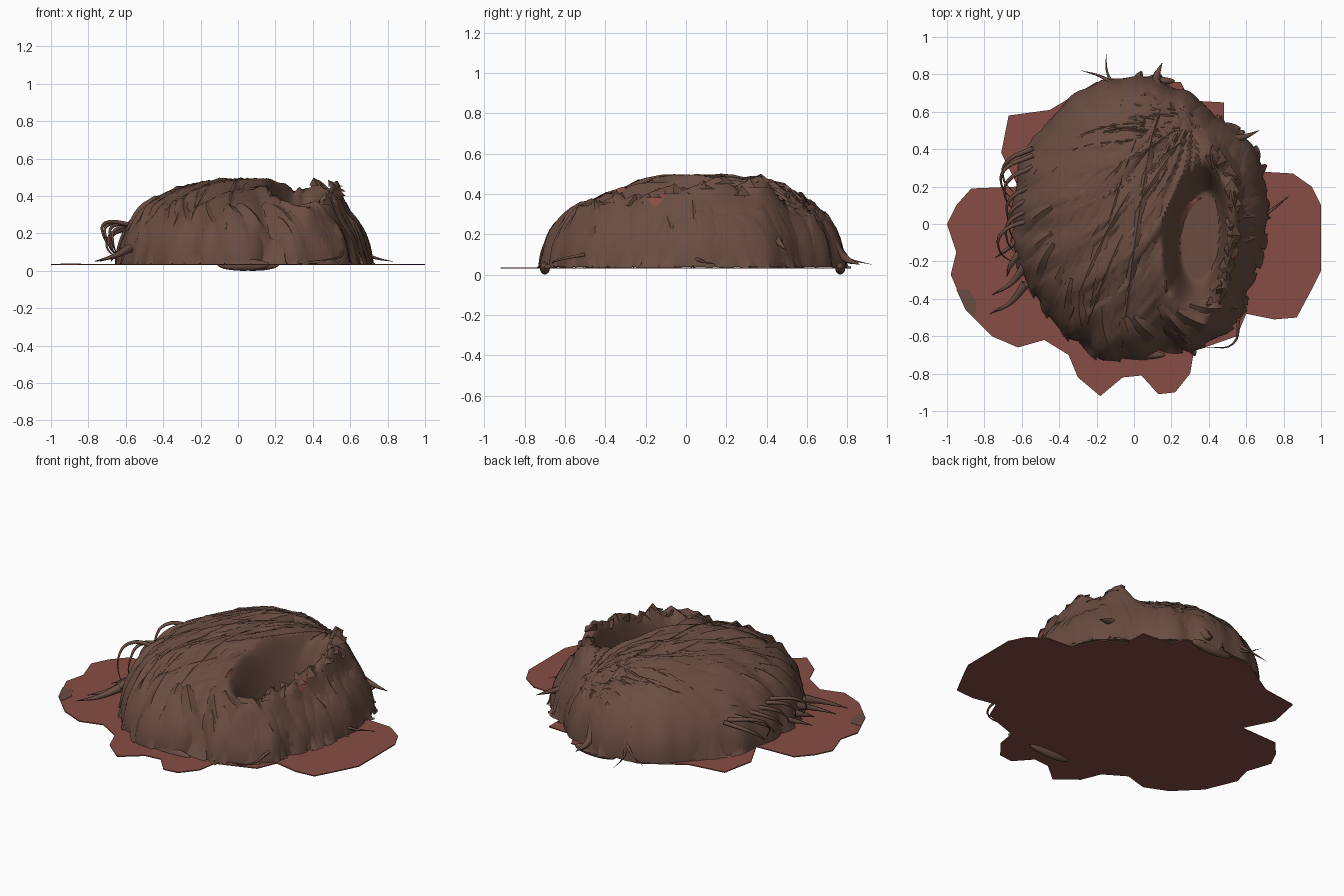
import bpy, bmesh, math, random
from mathutils import Vector, Matrix, noise

random.seed(4)
cube = bpy.data.objects.get("Cube")
if cube:
    bpy.data.objects.remove(cube)


def material(name, rgb):
    m = bpy.data.materials.new(name)
    m.use_nodes = True
    m.diffuse_color = (*rgb, 1)
    bsdf = m.node_tree.nodes["Principled BSDF"]
    bsdf.inputs["Base Color"].default_value = (*rgb, 1)
    bsdf.inputs["Roughness"].default_value = 0.9
    return m


BROWN = material("hair brown", (0.143, 0.074, 0.054))
RED = material("dull red", (0.245, 0.075, 0.058))


def finish(bm, name, mat, angle=40):
    bmesh.ops.recalc_face_normals(bm, faces=bm.faces)
    me = bpy.data.meshes.new(name)
    bm.to_mesh(me)
    bm.free()
    ob = bpy.data.objects.new(name, me)
    bpy.context.collection.objects.link(ob)
    me.materials.append(mat)
    bpy.ops.object.select_all(action="DESELECT")
    ob.select_set(True)
    bpy.context.view_layer.objects.active = ob
    bpy.ops.object.shade_smooth_by_angle(angle=math.radians(angle))


def smooth(v):
    v = max(0.0, min(1.0, v))
    return v * v * (3 - 2 * v)


# Shape of the mound: outline radius by angle, and height over the ground
CX, CY = 0.03, 0.02
BOTTOM = 0.037
CROWN = Vector((0.3, 0.62))
RADII = [.68, .70, .72, .69, .70, .74, .77, .77, .75, .71, .70, .69,
         .68, .68, .69, .71, .74, .76, .74, .73, .75, .74, .68, .66]


def radius(a):
    f = (a / math.tau * len(RADII)) % len(RADII)
    i = int(f)
    r = RADII[i] + (RADII[(i + 1) % len(RADII)] - RADII[i]) * smooth(f - i)
    # clefts between the big front clumps
    for at, deep in ((4.93, .08), (4.3, .03), (3.8, .03)):
        r -= deep * math.exp(-((a % math.tau - at) / 0.08) ** 2)
    return r + 0.025 * noise.noise(Vector((math.cos(a) * 6, math.sin(a) * 6, 2)))


def height(x, y):
    dx, dy = x - CX, y - CY
    t = min(1.0, math.hypot(dx, dy) / radius(math.atan2(dy, dx)))
    dome = math.sqrt(max(0.0, 1 - t ** 2.5))
    z = 0.465 * dome * (0.95 + 0.11 * y)
    # grooves fanning out from the crown
    v = Vector((x, y)) - CROWN
    fan = math.atan2(v.x, -v.y) + 0.5 * v.length
    z += 0.035 * dome * noise.noise(Vector((fan * 9, v.length * 1.5, 0)))
    z += 0.012 * dome * noise.noise(Vector((fan * 28, v.length * 2, 5)))
    # deep pocket and the raised lumpy lip beside it
    px, py = x - 0.33 - 0.08 * y, y + 0.07
    e = math.hypot(px / 0.18, py / 0.4)
    side = smooth((px + 0.12) / 0.25)
    lip = math.exp(-((e - 1.17) / 0.2) ** 2) * side
    rough = 0.75 + 0.9 * noise.noise(Vector((x * 9, y * 9, 1)))
    z += lip * rough * (0.1 + 0.07 * y)
    depth = smooth((1 - e) / (0.28 + 0.35 * (1 - side)))
    floor = 0.09
    z += (floor - z) * depth * 0.95 if z > floor else 0
    return BOTTOM + max(0.0, z)


# Hair mound
bm = bmesh.new()
SEG, RINGS = 200, 70
rings = []
for k in range(1, RINGS + 1):
    t = math.sin(k / RINGS * math.pi / 2)
    ring = []
    for s in range(SEG):
        a = s / SEG * math.tau
        r = radius(a) * t
        x, y = CX + r * math.cos(a), CY + r * math.sin(a)
        ring.append(bm.verts.new((x, y, height(x, y))))
    rings.append(ring)
for inner, outer in zip(rings, rings[1:]):
    for s in range(SEG):
        n = (s + 1) % SEG
        bm.faces.new((inner[s], outer[s], outer[n], inner[n]))
bm.faces.new(rings[0])
bm.faces.new(rings[-1][::-1])
finish(bm, "hair_mound", BROWN)


def lock(bm, start, control, end, width, lift, steps=18):
    """Tapered ridge of hair lying on the mound along a curved path."""
    p0, p1, p2 = Vector(start), Vector(control), Vector(end)
    rows = []
    for i in range(steps + 1):
        s = math.sin(i / steps * math.pi / 2)
        p = p0 * (1 - s) ** 2 + p1 * 2 * s * (1 - s) + p2 * s * s
        d = (p1 - p0) * (1 - s) + (p2 - p1) * s
        side = Vector((-d.y, d.x)).normalized()
        bulge = max(0.06, math.sin(math.pi * (0.1 + 0.9 * s))) ** 0.6
        row = []
        for off, up in ((-1, -0.006), (0, lift * bulge), (1, -0.006)):
            q = p + side * width * bulge * off
            row.append(bm.verts.new((q.x, q.y, height(q.x, q.y) + up)))
        rows.append(row)
    for a, b in zip(rows, rows[1:]):
        for j in range(2):
            bm.faces.new((a[j], a[j + 1], b[j + 1], b[j]))


def rim(deg, scale=1.0):
    a = math.radians(deg)
    r = radius(a) * scale
    return Vector((CX + r * math.cos(a), CY + r * math.sin(a)))


# Long locks combed from the crown over the left and front
bm = bmesh.new()
for i in range(44):
    deg = 105 + 160 * i / 43 + random.uniform(-3, 3)
    end = rim(deg, random.uniform(0.93, 1.01))
    start = CROWN + Vector((random.uniform(-.25, .0), random.uniform(-.2, .05)))
    bow = Vector((-0.2, 0.22)) * math.sin(math.radians(deg - 90))
    mid = (start + end) / 2 + bow
    lock(bm, start, mid, end, random.uniform(.02, .045), random.uniform(.004, .012))
finish(bm, "combed_locks", BROWN, 50)

# Broad swept clumps low on the front and left
bm = bmesh.new()
for deg in range(185, 330, 12):
    turn = random.uniform(8, 16)
    lock(bm, rim(deg - turn, .7), rim(deg - turn / 3, .92), rim(deg + turn / 2, 1.02),
         random.uniform(.04, .06), random.uniform(.02, .035), 14)
finish(bm, "swept_clumps", BROWN, 50)

# Short locks hanging down the outside of the lip and around the back
bm = bmesh.new()
for i in range(44):
    deg = -70 + 165 * i / 43 + random.uniform(-3, 3)
    start = rim(deg + random.uniform(-14, 14), random.uniform(.8, .88))
    end = rim(deg, random.uniform(.98, 1.04))
    mid = (start + end) / 2 + Vector((random.uniform(-.04, .04), random.uniform(-.04, .04)))
    lock(bm, start, mid, end, random.uniform(.025, .045), random.uniform(.01, .022), 10)
finish(bm, "side_locks", BROWN, 50)

# Small tips of hair dipping below the base at the front and back
for name, x, y in (("front_underside", .03, -.7), ("back_underside", .08, .765)):
    bm = bmesh.new()
    bmesh.ops.create_icosphere(bm, subdivisions=3, radius=1,
                               matrix=Matrix.Translation((x, y, .032))
                               @ Matrix.Diagonal((.14, .025, .032, 1)))
    finish(bm, name, BROWN)

# Ragged flaps along the top of the lip
bm = bmesh.new()
for i in range(13):
    a = math.radians(-50 + 122 * i / 12)
    e = random.uniform(1.1, 1.22)
    y = -0.07 + 0.4 * e * math.sin(a)
    x = 0.33 + 0.08 * y + 0.18 * e * math.cos(a)
    z = height(x, y)
    tip = bm.verts.new((x + random.uniform(-.05, .02), y + random.uniform(-.05, .05),
                        min(0.5, z + random.uniform(.005, .03))))
    foot = [bm.verts.new((x + .04 * math.cos(b), y + .07 * math.sin(b), z - .03))
            for b in (0, 1.6, 3.1, 4.7)]
    for j in range(4):
        bm.faces.new((foot[j], foot[(j + 1) % 4], tip))
finish(bm, "lip_flaps", BROWN, 20)

# Red slivers showing inside the pocket
bm = bmesh.new()
lock(bm, (.36, .14), (.27, .1), (.25, -.03), .022, .006)
lock(bm, (.54, -.1), (.55, -.15), (.52, -.2), .018, .016)
lock(bm, (.17, -.3), (.18, -.34), (.17, -.37), .015, .012)
finish(bm, "pocket_slivers", RED)


# Stray wisps
def wisp(name, points, thick):
    cu = bpy.data.curves.new(name, "CURVE")
    cu.dimensions = "3D"
    cu.bevel_depth = thick
    cu.bevel_resolution = 1
    cu.resolution_u = 5
    sp = cu.splines.new("BEZIER")
    sp.bezier_points.add(len(points) - 1)
    for i, (bp, co) in enumerate(zip(sp.bezier_points, points)):
        bp.co = co
        bp.handle_left_type = bp.handle_right_type = "AUTO"
        bp.radius = 1 - 0.95 * i / (len(points) - 1)
    cu.materials.append(BROWN)
    bpy.context.collection.objects.link(bpy.data.objects.new(name, cu))


wisp("back_wisp", [(-.1, .74, .12), (-.14, .8, .08), (-.15, .92, .05)], .012)
wisp("back_left_wisp", [(-.1, .74, .15), (-.18, .79, .1), (-.28, .82, .06)], .014)
wisp("back_tuft", [(.12, .72, .15), (.12, .79, .08), (.15, .86, .05)], .04)
wisp("back_right_wisp", [(.52, .45, .18), (.6, .47, .15), (.67, .5, .12)], .025)
wisp("right_wisp", [(.66, .02, .1), (.73, .07, .07), (.83, .15, .05)], .015)
wisp("front_right_wisp", [(.56, -.5, .1), (.53, -.64, .07), (.38, -.66, .05)], .01)
for i in range(7):
    y = 0.36 - 0.06 * i + random.uniform(-.03, .03)
    out, drop = random.uniform(.64, .72), random.uniform(.12, .24)
    wisp("left_wisp", [(-.54, y + .04, .24), (-out, y - .04, drop + .04),
                       (-out - .01, y - .13, drop - .03), (-.64, y - .2, .07)], .014)
for i in range(4):
    y = -.12 - .1 * i
    wisp("left_spike", [(-.58, y + .1, .12), (-.66, y, .08),
                        (random.uniform(-.78, -.66), y - .06, .05)], .025)


# Flat irregular base
def plate(name, outline, low, high, mat):
    bm = bmesh.new()
    face = bm.faces.new([bm.verts.new((x, y, low)) for x, y in outline])
    ext = bmesh.ops.extrude_face_region(bm, geom=[face])
    for v in ext["geom"]:
        if isinstance(v, bmesh.types.BMVert):
            v.co.z = high
    finish(bm, name, mat, 20)


plate("base_sheet", [
    (1, .1), (.95, .2), (.85, .27), (.68, .28), (.6, .45), (.48, .5), (.48, .65),
    (.3, .66), (.25, .76), (-.2, .76), (-.45, .61), (-.67, .58), (-.71, .38), (-.62, .2),
    (-.87, .19), (-.95, .1), (-1, 0), (-.95, -.15), (-.98, -.27), (-.9, -.46),
    (-.76, -.6), (-.62, -.66), (-.48, -.62), (-.35, -.7), (-.3, -.82), (-.18, -.92),
    (-.06, -.82), (.04, -.81), (.13, -.91), (.22, -.9), (.3, -.8), (.32, -.68),
    (.55, -.6), (.6, -.48), (.75, -.51), (.87, -.5), (.95, -.35), (1, -.25)],
    0.03, 0.036, RED)
plate("base_stain", [(-.95, -.35), (-.88, -.35), (-.84, -.42), (-.85, -.5), (-.9, -.46)],
      0.0362, 0.038, BROWN)
